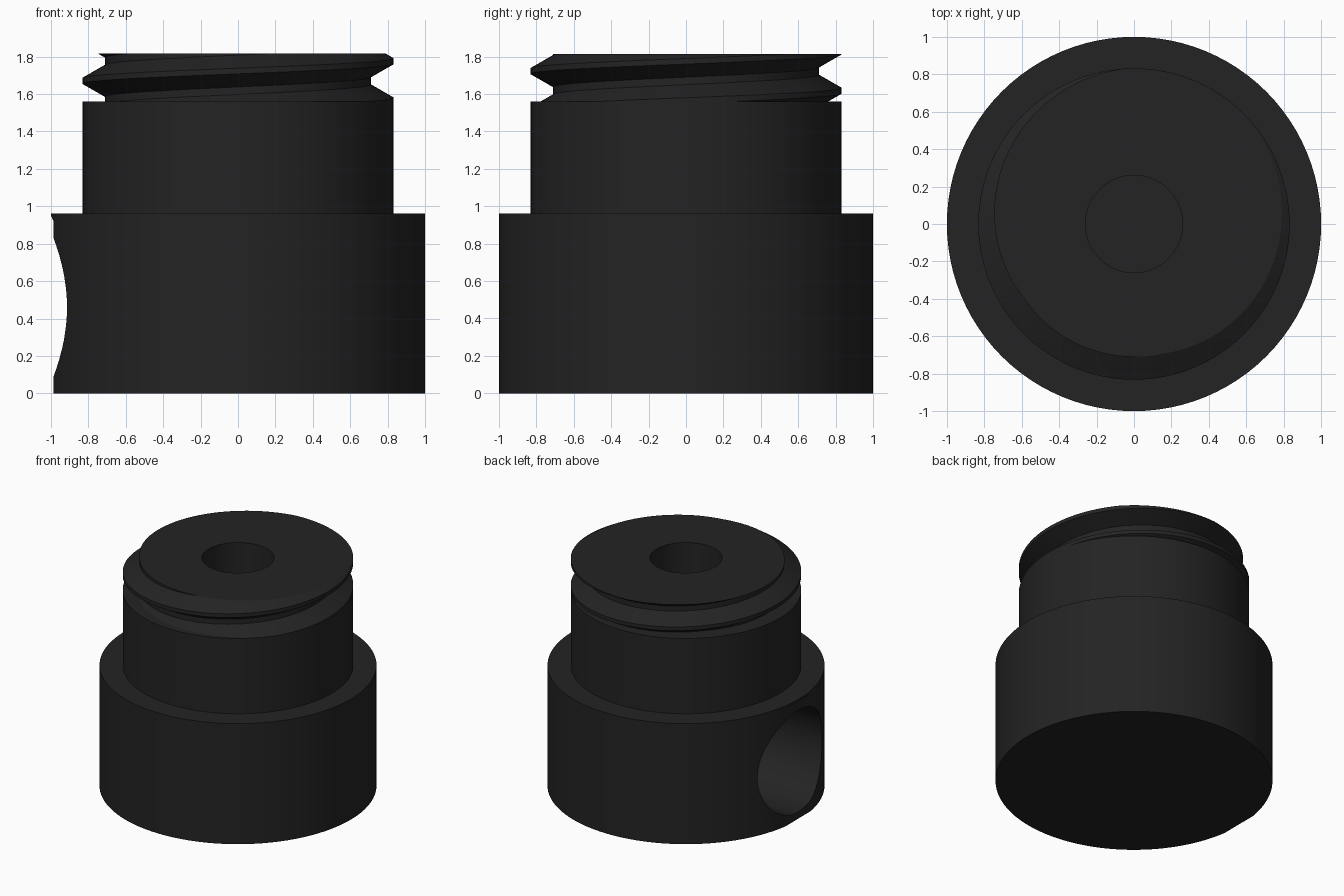
import bpy, bmesh, math
from mathutils import Matrix

if "Cube" in bpy.data.objects:
    bpy.data.objects.remove(bpy.data.objects["Cube"])

SEG = 96
black = bpy.data.materials.new("black_plastic")
black.diffuse_color = (0.017, 0.017, 0.017, 1)
black.use_nodes = True
black.node_tree.nodes["Principled BSDF"].inputs["Base Color"].default_value = black.diffuse_color


def add_object(name, bm):
    mesh = bpy.data.meshes.new(name)
    bm.to_mesh(mesh)
    bm.free()
    mesh.materials.append(black)
    ob = bpy.data.objects.new(name, mesh)
    bpy.context.collection.objects.link(ob)
    return ob


def lathe(name, profile, matrix=Matrix()):
    """Closed solid turned about z from (radius, height) points."""
    bm = bmesh.new()
    vs = [bm.verts.new((r, 0, z)) for r, z in profile]
    es = [bm.edges.new(p) for p in zip(vs, vs[1:])]
    bmesh.ops.spin(bm, geom=vs + es, cent=(0, 0, 0), axis=(0, 0, 1),
                   angle=math.tau, steps=SEG, use_duplicate=False)
    bmesh.ops.remove_doubles(bm, verts=bm.verts, dist=1e-4)
    bmesh.ops.recalc_face_normals(bm, faces=bm.faces)
    bm.transform(matrix)
    return add_object(name, bm)


def shade(ob):
    bpy.ops.object.select_all(action='DESELECT')
    ob.select_set(True)
    bpy.context.view_layer.objects.active = ob
    bpy.ops.object.shade_smooth_by_angle(angle=math.radians(25))


# Stepped body with a blind bore down its axis
BORE, NECK_TOP, TOP = 0.26, 1.56, 1.815
body = lathe("body", [(0, 0), (1, 0), (1, 0.96), (0.832, 0.96), (0.832, NECK_TOP),
                      (BORE, NECK_TOP), (BORE, 0.2), (0, 0.2)])

# Side port: shallow spot face, wide port, narrow passage to the bore
to_left = Matrix.Translation((0, 0, 0.46)) @ Matrix.Rotation(-math.pi / 2, 4, 'Y')
port = lathe("side_port_cutter", [(0, 0), (0.245, 0), (0.245, 0.3), (0.405, 0.3),
                                  (0.405, 0.987), (0.49, 0.987), (0.49, 1.2), (0, 1.2)], to_left)
port.hide_render = True
port.hide_set(True)
cut = body.modifiers.new("side_port", 'BOOLEAN')
cut.operation, cut.solver, cut.object = 'DIFFERENCE', 'EXACT', port
shade(body)

# Screw thread: helical grid trimmed flat at the neck and the top
PITCH, CORE, CREST = 0.21, 0.71, 0.832
tooth = [(CREST, -0.015), (CREST, 0.015), (CORE, 0.085), (CORE, 0.125)]
bm = bmesh.new()
cols = []
for i in range(SEG + 1):
    a = math.tau * i / SEG
    cols.append([bm.verts.new((r * math.cos(a), r * math.sin(a),
                               1.565 + PITCH * (turn + i / SEG) + dz))
                 for turn in range(-2, 3) for r, dz in tooth])
for c0, c1 in zip(cols, cols[1:]):
    for j in range(len(c0) - 1):
        bm.faces.new((c0[j], c1[j], c1[j + 1], c0[j + 1]))
bmesh.ops.remove_doubles(bm, verts=bm.verts, dist=1e-4)
for z, up in ((NECK_TOP, -1), (TOP, 1)):
    bmesh.ops.bisect_plane(bm, geom=bm.verts[:] + bm.edges[:] + bm.faces[:], dist=1e-5,
                           plane_co=(0, 0, z), plane_no=(0, 0, up), clear_outer=True)
bmesh.ops.remove_doubles(bm, verts=bm.verts, dist=1e-4)

# Bore wall through the thread, then the flat top ring
rim = [e for e in bm.edges if e.is_boundary and all(v.co.z > TOP - 1e-3 for v in e.verts)]
ring = bmesh.ops.create_circle(bm, segments=SEG, radius=BORE,
                               matrix=Matrix.Translation((0, 0, TOP)))["verts"]
ring_edges = list({e for v in ring for e in v.link_edges})
low = bmesh.ops.extrude_edge_only(bm, edges=ring_edges)["geom"]
bmesh.ops.translate(bm, vec=(0, 0, NECK_TOP - TOP),
                    verts=[g for g in low if isinstance(g, bmesh.types.BMVert)])
bmesh.ops.triangle_fill(bm, edges=rim + ring_edges, use_beauty=True, normal=(0, 0, 1))
bmesh.ops.recalc_face_normals(bm, faces=bm.faces)
for f in bm.faces:  # top faces up, bore wall inward, thread outward
    c, n = f.calc_center_median(), f.normal
    radial = c.x * n.x + c.y * n.y
    inner = c.xy.length < BORE + 0.01
    flat = all(v.co.z > TOP - 1e-3 for v in f.verts)
    if (n.z < 0) if flat else ((radial > 0) == inner):
        f.normal_flip()
shade(add_object("screw_thread", bm))
